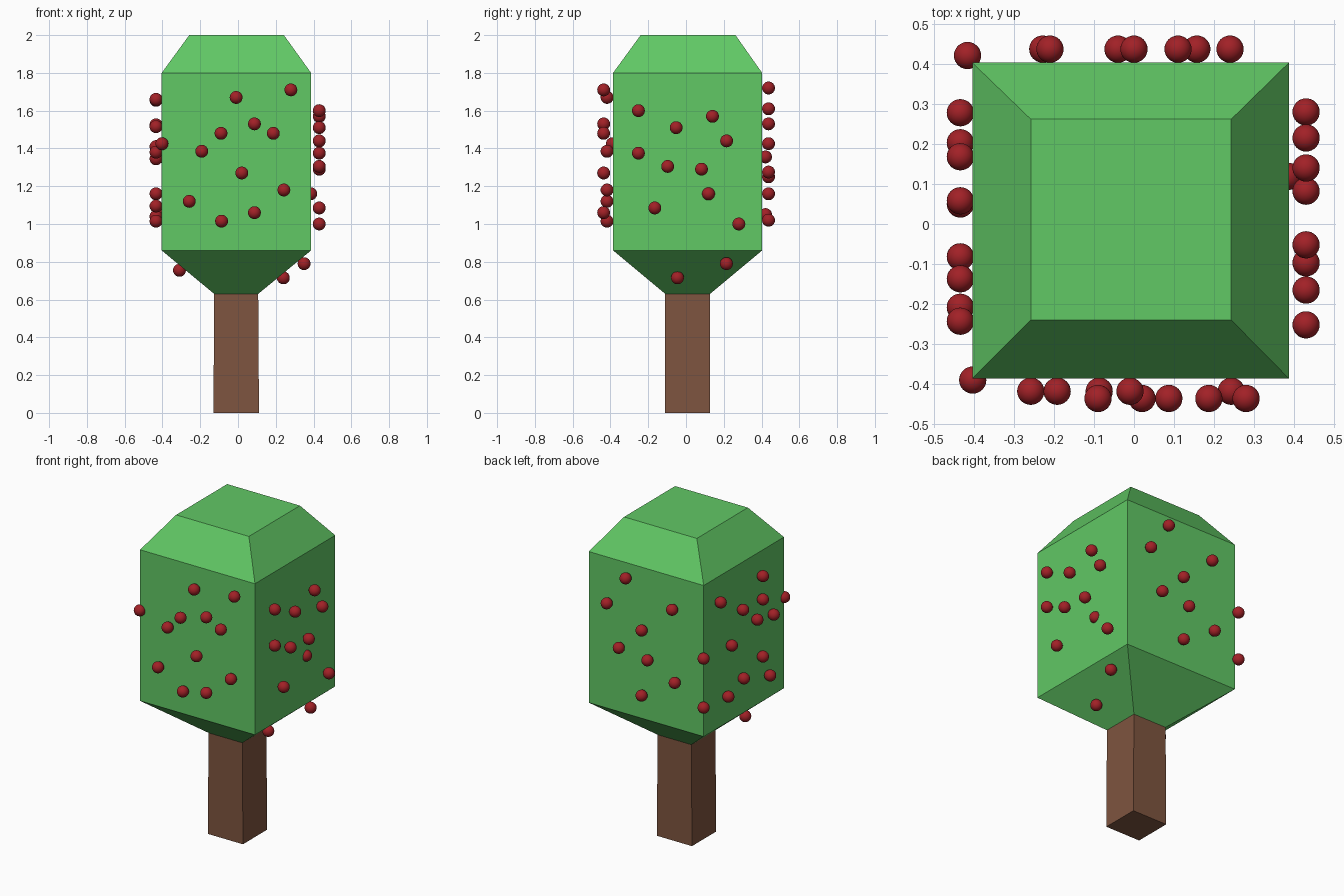
import bpy, bmesh

if "Cube" in bpy.data.objects:
    bpy.data.objects.remove(bpy.data.objects["Cube"])


def material(name, color):
    mat = bpy.data.materials.new(name)
    mat.diffuse_color = (*color, 1)
    mat.use_nodes = True
    mat.node_tree.nodes["Principled BSDF"].inputs["Base Color"].default_value = mat.diffuse_color
    return mat


LEAF = material("leaf_green", (0.12, 0.58, 0.13))
BARK = material("bark_brown", (0.21, 0.09, 0.05))
RED = material("berry_red", (0.36, 0.015, 0.02))


def link(name, bm, mat):
    mesh = bpy.data.meshes.new(name)
    bm.to_mesh(mesh)
    bm.free()
    mesh.materials.append(mat)
    obj = bpy.data.objects.new(name, mesh)
    bpy.context.collection.objects.link(obj)
    return obj


def loft(name, sections, mat):
    """Stack of rectangles (x0, x1, y0, y1, z) joined into a closed solid."""
    bm = bmesh.new()
    rings = [[bm.verts.new(p) for p in ((x0, y0, z), (x1, y0, z), (x1, y1, z), (x0, y1, z))]
             for x0, x1, y0, y1, z in sections]
    for low, high in zip(rings, rings[1:]):
        for i in range(4):
            j = (i + 1) % 4
            bm.faces.new((low[i], low[j], high[j], high[i]))
    bm.faces.new(rings[0][::-1])
    bm.faces.new(rings[-1])
    return link(name, bm, mat)


# Trunk and chamfered block of foliage
loft("trunk", [(-0.13, 0.111, -0.11, 0.127, 0),
               (-0.126, 0.107, -0.11, 0.127, 0.63)], BARK)
loft("foliage", [(-0.126, 0.107, -0.11, 0.127, 0.63),
                 (-0.404, 0.387, -0.386, 0.403, 0.86),
                 (-0.404, 0.387, -0.386, 0.403, 1.80),
                 (-0.258, 0.243, -0.24, 0.262, 2.0)], LEAF)

# Berries on each side, as (position along the side, height)
front_near = [(0.28, 1.71), (0.087, 1.53), (-0.09, 1.48), (0.187, 1.48),
              (0.02, 1.27), (0.087, 1.06)]
front_deep = [(-0.01, 1.67), (-0.192, 1.385), (0.243, 1.18), (-0.258, 1.12), (-0.087, 1.015)]
right = [(-0.252, 1.60), (-0.052, 1.51), (0.14, 1.57), (0.215, 1.44), (-0.252, 1.375),
         (-0.097, 1.305), (0.082, 1.29), (-0.165, 1.085), (0.28, 1.0)]
back = [(0.11, 1.72), (0.24, 1.53), (-0.21, 1.61), (0.0, 1.425),
        (0.157, 1.275), (-0.04, 1.25), (-0.228, 1.16), (0.0, 1.02)]
left = [(-0.137, 1.66), (0.278, 1.655), (-0.137, 1.515), (0.058, 1.525), (-0.243, 1.38),
        (-0.082, 1.41), (0.168, 1.345), (-0.137, 1.16), (-0.208, 1.015), (0.05, 1.095),
        (0.203, 1.04)]

# Berries on the corners, the sunken one and those under the foliage
berries = [(-0.403, -0.39, 1.425), (-0.416, 0.421, 1.355), (-0.416, 0.421, 1.05),
           (0.385, 0.119, 1.16), (0.35, 0.214, 0.79), (0.24, -0.045, 0.715),
           (-0.31, -0.14, 0.755)]
berries += [(u, -0.436, z) for u, z in front_near]
berries += [(u, -0.418, z) for u, z in front_deep]
berries += [(0.43, u, z) for u, z in right]
berries += [(u, 0.437, z) for u, z in back]
berries += [(-0.434, u, z) for u, z in left]

ball = bmesh.new()
bmesh.ops.create_uvsphere(ball, u_segments=32, v_segments=16, radius=0.034)
for face in ball.faces:
    face.smooth = True
first = link("berry", ball, RED)
first.location = berries[0]
for place in berries[1:]:
    copy = first.copy()
    copy.location = place
    bpy.context.collection.objects.link(copy)
